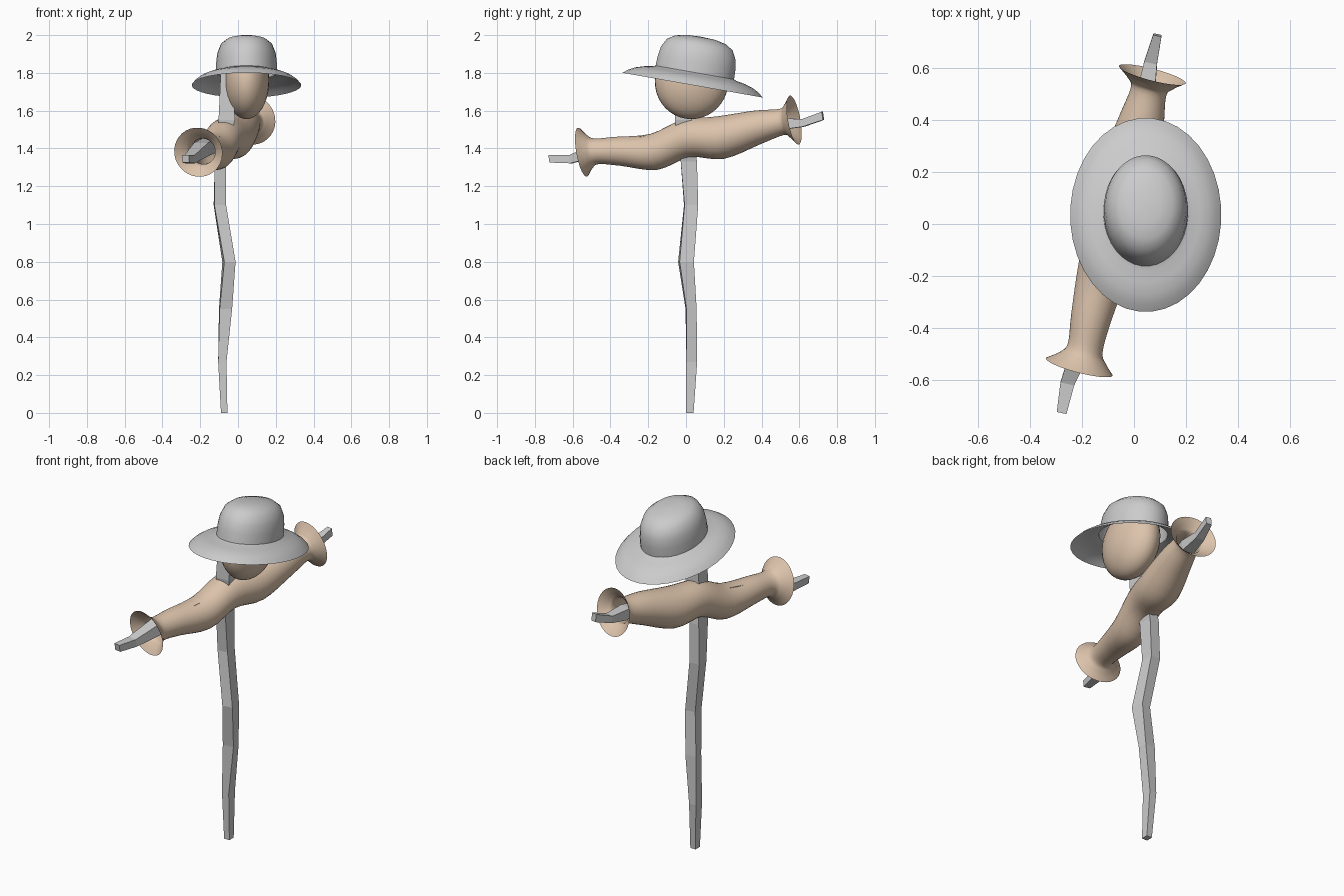
import bpy, bmesh
from math import cos, sin, pi, radians
from mathutils import Vector, Matrix

if "Cube" in bpy.data.objects:
    bpy.data.objects.remove(bpy.data.objects["Cube"])


def loft(name, stations, axis, sides, caps=True):
    """Skin rings (x, y, z, half_width, half_depth, twist) that face along axis."""
    axis = Vector(axis).normalized()
    u = axis.cross(Vector((0, 0, 1)))
    u = u.normalized() if u.length > 0.01 else Vector((1, 0, 0))
    v = u.cross(axis) if abs(axis.z) < 0.9 else Vector((0, 1, 0))
    k = 2 ** 0.5 if sides == 4 else 1
    bm = bmesh.new()
    rings = []
    for x, y, z, a, b, t in stations:
        ring = []
        for i in range(sides):
            ang = 2 * pi * (i + 0.5) / sides
            p, q = k * a * cos(ang), k * b * sin(ang)
            t_ = radians(t)
            p, q = p * cos(t_) - q * sin(t_), p * sin(t_) + q * cos(t_)
            ring.append(bm.verts.new(Vector((x, y, z)) + u * p + v * q))
        rings.append(ring)
    for r, s in zip(rings, rings[1:]):
        for i in range(sides):
            j = (i + 1) % sides
            bm.faces.new((r[i], r[j], s[j], s[i]))
    if caps:
        bm.faces.new(rings[0][::-1])
        bm.faces.new(rings[-1])
    bmesh.ops.recalc_face_normals(bm, faces=bm.faces)
    me = bpy.data.meshes.new(name)
    bm.to_mesh(me)
    bm.free()
    ob = bpy.data.objects.new(name, me)
    bpy.context.collection.objects.link(ob)
    return ob


def smooth(ob, angle=40):
    bpy.ops.object.select_all(action='DESELECT')
    ob.select_set(True)
    bpy.context.view_layer.objects.active = ob
    bpy.ops.object.shade_smooth_by_angle(angle=radians(angle))


def refine(pts, n=4):
    """Catmull-Rom interpolation of the stations."""
    out = []
    for i in range(len(pts) - 1):
        p0, p1 = pts[max(i - 1, 0)], pts[i]
        p2, p3 = pts[i + 1], pts[min(i + 2, len(pts) - 1)]
        for s in range(n):
            t = s / n
            out.append(tuple(0.5 * (2 * b + (c - a) * t + (2 * a - 5 * b + 4 * c - d) * t * t
                                    + (3 * b - a - 3 * c + d) * t ** 3)
                             for a, b, c, d in zip(p0, p1, p2, p3)))
    return out + [pts[-1]]


cloth = bpy.data.materials.new("sackcloth")
cloth.diffuse_color = (0.72, 0.55, 0.41, 1)
cloth.use_nodes = True
cloth.node_tree.nodes["Principled BSDF"].inputs["Base Color"].default_value = cloth.diffuse_color

# crooked upright post
loft("post", [
    (-0.073, 0.02, 0.0, 0.017, 0.020, 0),
    (-0.083, 0.03, 0.27, 0.022, 0.029, 0),
    (-0.066, 0.027, 0.55, 0.033, 0.027, 4),
    (-0.048, 0.0, 0.80, 0.030, 0.038, 8),
    (-0.096, 0.027, 1.10, 0.031, 0.036, 3),
    (-0.093, 0.015, 1.33, 0.030, 0.043, 0),
    (-0.060, -0.015, 1.55, 0.043, 0.043, 0),
    (-0.055, -0.01, 1.81, 0.036, 0.036, 0),
], (0, 0, 1), 4)

# crooked crossbar whose ends stick out of the cuffs
loft("crossbar", [
    (-0.277, -0.722, 1.345, 0.019, 0.020, 0),
    (-0.255, -0.61, 1.343, 0.027, 0.022, 0),
    (-0.195, -0.46, 1.395, 0.038, 0.035, 0),
    (-0.075, 0.0, 1.455, 0.040, 0.040, 0),
    (0.045, 0.50, 1.53, 0.035, 0.032, 0),
    (0.064, 0.62, 1.535, 0.025, 0.020, 0),
    (0.09, 0.725, 1.573, 0.016, 0.022, 0),
], (0.22, 1, 0.16), 4)

# sleeves with open, flared cuffs
sleeve = loft("sleeves", refine([
    (-0.21, -0.548, 1.38, 0.132, 0.132, 0),
    (-0.197, -0.515, 1.383, 0.092, 0.092, 0),
    (-0.187, -0.475, 1.385, 0.069, 0.069, 0),
    (-0.165, -0.36, 1.385, 0.078, 0.078, 0),
    (-0.118, -0.17, 1.382, 0.097, 0.097, 0),
    (-0.075, 0.0, 1.453, 0.101, 0.101, 0),
    (-0.03, 0.18, 1.457, 0.114, 0.114, 0),
    (0.025, 0.38, 1.512, 0.090, 0.090, 0),
    (0.055, 0.505, 1.54, 0.070, 0.070, 0),
    (0.063, 0.54, 1.545, 0.090, 0.090, 0),
    (0.07, 0.573, 1.55, 0.132, 0.132, 0),
]), (0.26, 1, 0.18), 32, caps=False)
sleeve.data.materials.append(cloth)
smooth(sleeve)

# egg-shaped head
bpy.ops.mesh.primitive_uv_sphere_add(segments=32, ring_count=20)
head = bpy.context.object
head.name = "head"
head.matrix_world = (Matrix.Translation((0.045, 0.03, 1.757)) @ Matrix.Rotation(radians(-10), 4, 'X')
                     @ Matrix.Diagonal((0.12, 0.195, 0.202, 1)))
head.data.materials.append(cloth)
smooth(head)

# hat: oval brim and crown, tipped back
hat_profile = [(1.0, 0.0), (0.93, 0.022), (0.84, 0.04), (0.72, 0.054), (0.60, 0.062), (0.56, 0.068),
               (0.555, 0.12), (0.535, 0.17), (0.47, 0.218), (0.36, 0.244), (0.2, 0.257), (0.02, 0.26)]
hat = loft("hat", [(0, 0, z, 0.29 * r, 0.378 * r, 0) for r, z in hat_profile], (0, 0, 1), 36, caps=False)
bm = bmesh.new()
bm.from_mesh(hat.data)
bmesh.ops.holes_fill(bm, edges=[e for e in bm.edges if e.is_boundary and e.verts[0].co.z > 0.2])
bm.to_mesh(hat.data)
bm.free()
hat.matrix_world = Matrix.Translation((0.045, 0.035, 1.735)) @ Matrix.Rotation(radians(-10), 4, 'X')
smooth(hat, 35)
